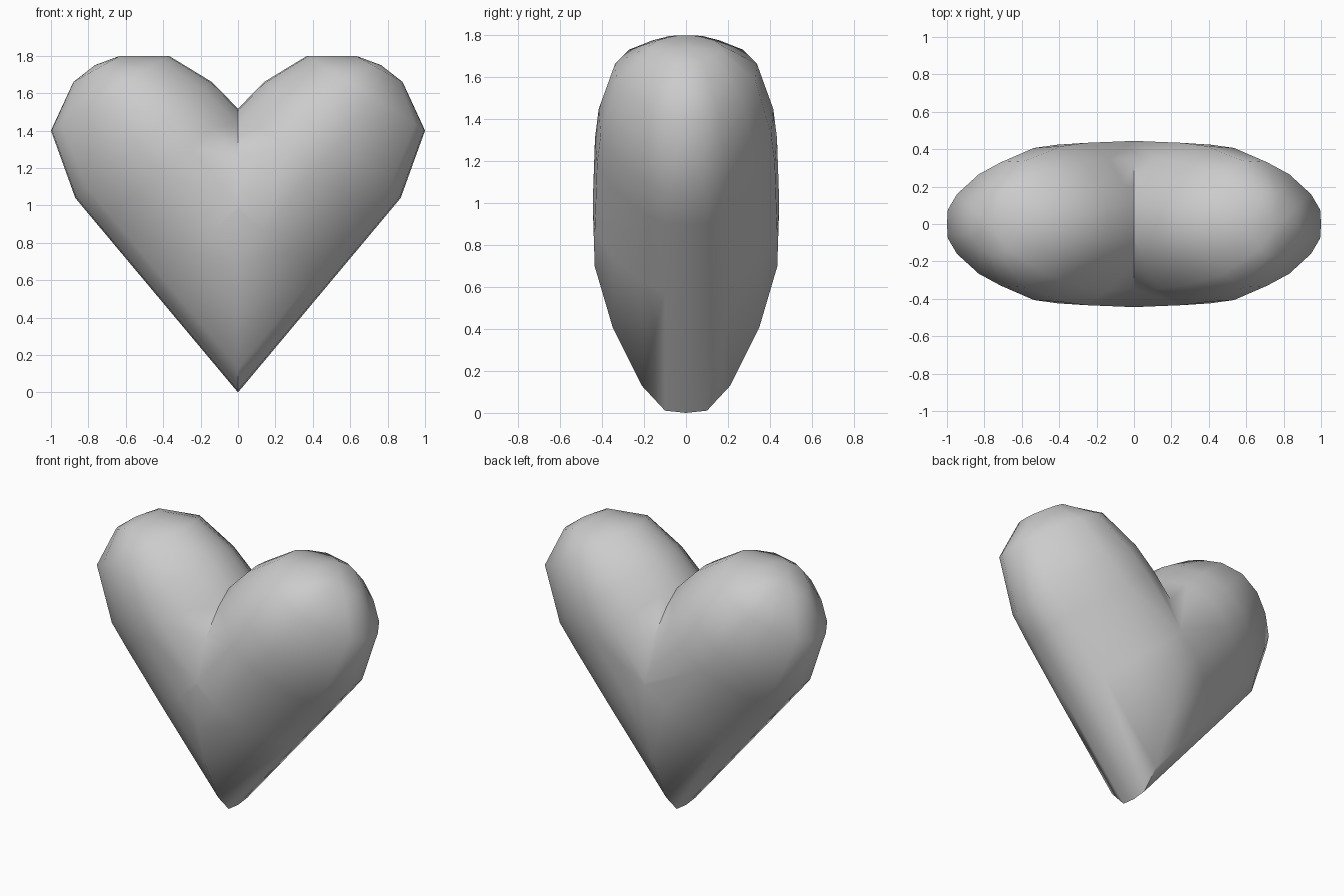
import bpy, bmesh, math
from mathutils import Vector

if "Cube" in bpy.data.objects:
    bpy.data.objects.remove(bpy.data.objects["Cube"])

# Half cross-section: (fraction across the lobe from outer to inner edge, half depth)
SECTION = [(0, 0), (0.007, 0.10), (0.085, 0.21), (0.27, 0.35), (0.46, 0.435),
           (0.66, 0.445), (0.83, 0.355), (0.94, 0.21), (0.993, 0.10), (1, 0)]
along = Vector((0.642, 0.767))      # lobe axis in the x-z plane
across = Vector((-0.767, 0.642))    # from outer edge to inner edge


def straight(s, depth, width=0.973):
    outer = along * s
    return outer, outer + across * width, depth


# Rings up the right lobe: outer edge point, inner edge point, depth scale
rings = [
    straight(-0.12, 1.0),
    straight(0.75, 1.0),
    straight(1.17, 0.975),
    (Vector((0.87, 1.04)), Vector((0.14, 1.66)), 0.935),
    (Vector((1.0, 1.40)), Vector((0.37, 1.80)), 0.76),
    (Vector((0.88, 1.66)), Vector((0.63, 1.80)), 0.38),
]

# Loft the right lobe
bm = bmesh.new()
loop = SECTION + [(f, -y) for f, y in SECTION[-2:0:-1]]
verts = []
for outer, inner, depth in rings:
    row = []
    for f, y in loop:
        p = outer.lerp(inner, f)
        row.append(bm.verts.new((p.x, y * depth, p.y)))
    verts.append(row)
n = len(loop)
for a, b in zip(verts, verts[1:]):
    for i in range(n):
        j = (i + 1) % n
        bm.faces.new((a[i], a[j], b[j], b[i]))

# Close the lobe with a small fan
tip = bm.verts.new((0.765, 0, 1.75))
for i in range(n):
    bm.faces.new((verts[-1][i], verts[-1][(i + 1) % n], tip))

# Cut at the centre plane, then mirror the lobe
bmesh.ops.bisect_plane(bm, geom=bm.verts[:] + bm.edges[:] + bm.faces[:],
                       plane_co=(0, 0, 0), plane_no=(1, 0, 0), clear_inner=True)
bmesh.ops.mirror(bm, geom=bm.verts[:] + bm.edges[:] + bm.faces[:],
                 axis='X', merge_dist=0.0005)
bmesh.ops.remove_doubles(bm, verts=bm.verts[:], dist=0.0005)
bmesh.ops.recalc_face_normals(bm, faces=bm.faces[:])

mesh = bpy.data.meshes.new("heart")
bm.to_mesh(mesh)
bm.free()
heart = bpy.data.objects.new("heart", mesh)
bpy.context.collection.objects.link(heart)

# Smooth shading, with the notch and bottom edge kept sharp
bpy.context.view_layer.objects.active = heart
heart.select_set(True)
bpy.ops.object.shade_smooth_by_angle(angle=math.radians(60))
